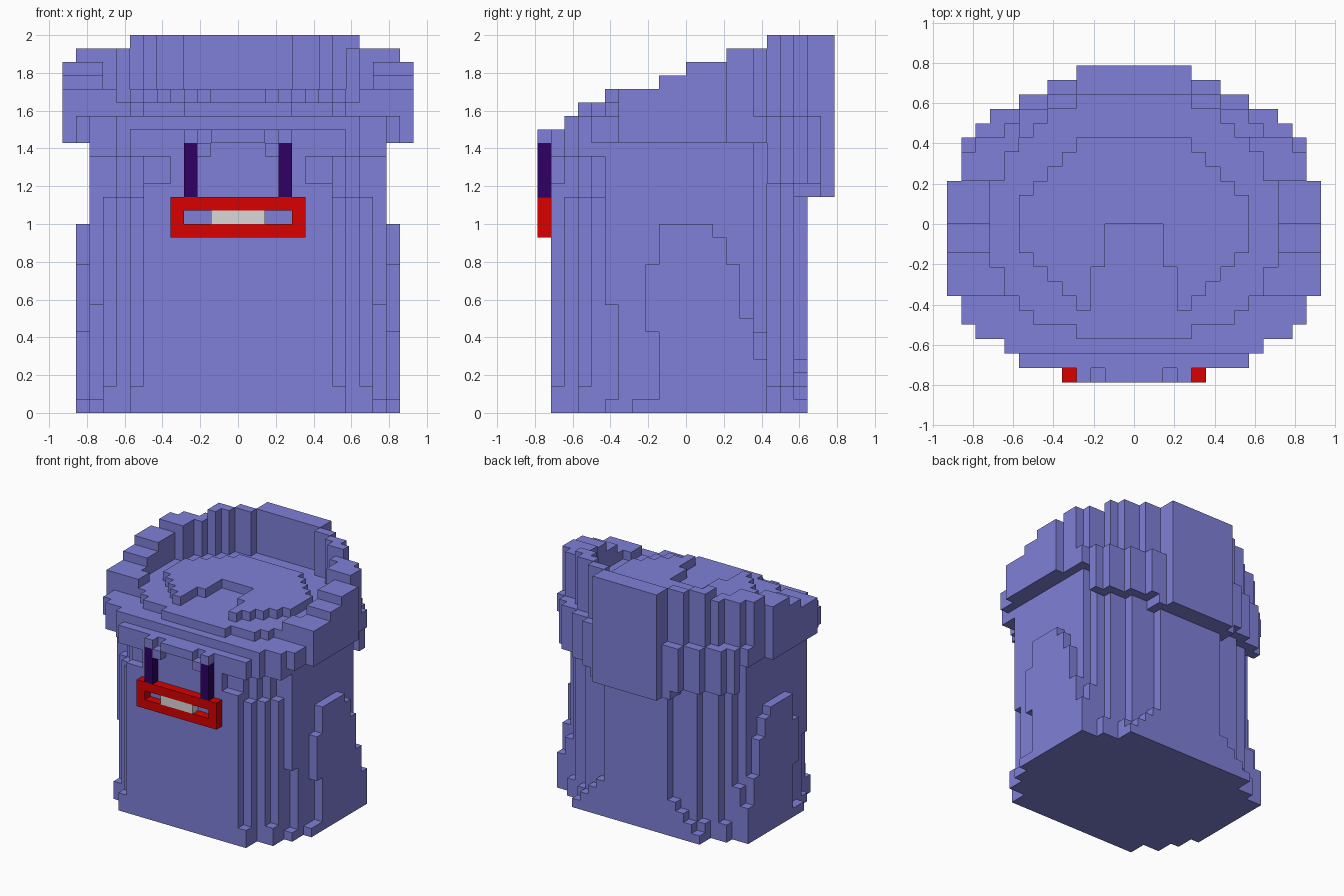
import bpy
import bmesh
from mathutils import Vector

cube = bpy.data.objects.get("Cube")
if cube:
    bpy.data.objects.remove(cube, do_unlink=True)

U = 1 / 14  # edge of one block


def material(name, rgb):
    m = bpy.data.materials.new(name)
    m.use_nodes = True
    m.diffuse_color = (*rgb, 1)
    m.node_tree.nodes["Principled BSDF"].inputs["Base Color"].default_value = (*rgb, 1)
    return m


lavender = material("lavender", (0.215, 0.215, 0.69))
red = material("red", (0.69, 0.0, 0.0))
grey = material("light grey", (0.69, 0.69, 0.69))
violet = material("dark violet", (0.03, 0.0, 0.13))

# Half widths of each row of blocks, front row first
BODY_ROWS = [7, 8, 9, 10] + [11] * 11 + [10, 9, 7, 4]
CAP_ROWS = [8, 9, 11, 12, 12] + [13] * 8 + [12] * 3 + [11, 10, 8, 6, 4]
RIM_ROWS = CAP_ROWS[:15] + [11, 9, 8, 6, 4, 4]


def half_width(rows, j):
    return rows[j + 10] if 0 <= j + 10 < len(rows) else 0


def in_ellipse(i, j, cy, rx, ry):
    x, y = (i + 0.5) * U, (j + 0.5) * U - cy
    return (x / rx) ** 2 + (y / ry) ** 2 < 1


def side_panel(j, k):
    """Raised panel on each flank, wider towards the ground."""
    back = 2 if k >= 13 else 3 if k >= 11 else 4 if k >= 7 else 5 if k >= 4 else 6
    front = -4 if k == 0 else -3 if 6 <= k < 11 else -2
    return k < 14 and front <= j < back


def in_body(i, j, k):
    if k >= 20:
        return False
    w = half_width(BODY_ROWS, j)
    if k < 2 and j in (-10, -8, 6, 7):  # flared foot
        w += 1
    if j == 8 and k < 4:
        w += 4 - k
    if j == 5 and k < 6:
        w += 1
    if j == -6 and 1 <= k < 8:
        w -= 1
    if j in (-9, -8, -7) and k >= 16:  # drawn in under the cap
        w -= 1
    if j == -10 and k >= 17:
        w -= 2
    if w == 11 and side_panel(j, k):
        w = 12
    return abs(i + 0.5) < w


def rim_height(i, j):
    """The rim climbs in steps from the front to the back."""
    if j >= 6:
        return 28 if -8 <= i <= 8 else 27
    for start, h in ((3, 27), (0, 26), (-2, 25), (-5, 24), (-9, 22)):
        if j >= start:
            return h
    return 21


def lid_height(i, j):
    """Lid tier with an arched notch open to the front."""
    a = abs(i + 0.5)
    notch = j < 0 and a < (3 if j < -3 else 2 if j < -1 else 1.6)
    return 24 if in_ellipse(i, j, 0, 0.56, 0.44) and not notch else 23


def in_cap(i, j, k):
    a = abs(i + 0.5)
    if j == -11:  # front lip with two low notches
        return k == (19 if i in (-3, 2) else 20) and a < 4
    if a > half_width(RIM_ROWS if k >= 22 else CAP_ROWS, j):
        return False
    if j >= 6:
        bottom = 16 if j >= 8 and a < 5 else 17
    else:
        bottom = 19 if j <= -7 and a < 11 else 20
    if k < bottom or in_body(i, j, k):
        return False
    if in_ellipse(i, j, -0.07, 0.72, 0.52):
        return k < lid_height(i, j)
    # upright inner wall behind the lid
    if k >= 23 and j > -5 and in_ellipse(i, j, 0, 0.73, 0.66):
        return False
    return k < rim_height(i, j)


def in_plate(i, j, k):
    return j == -11 and k == 14 and -2 <= i <= 1


def in_frame(i, j, k):
    return j == -11 and 13 <= k <= 15 and -5 <= i <= 4 and not (k == 14 and -4 <= i <= 3)


def in_strap(i, j, k):
    return j == -11 and 16 <= k <= 19 and i in (-4, 3)


def fill(rule):
    return {(i, j, k) for i in range(-13, 13) for j in range(-11, 11)
            for k in range(28) if rule(i, j, k)}


parts = {
    "body": (fill(in_body), lavender),
    "cap": (fill(in_cap), lavender),
    "buckle_frame": (fill(in_frame), red),
    "buckle_plate": (fill(in_plate), grey),
    "straps": (fill(in_strap), violet),
}
solid = set().union(*(cells for cells, _ in parts.values()))


def build(name, cells, mat):
    """Skin the blocks, keeping only faces open to the air."""
    bm = bmesh.new()
    corners = {}

    def vert(p):
        key = tuple(round(c) for c in p)
        if key not in corners:
            corners[key] = bm.verts.new(Vector(key) * U)
        return corners[key]

    for cell in sorted(cells):
        for axis in range(3):
            for sign in (-1, 1):
                n = Vector((0, 0, 0))
                n[axis] = sign
                if tuple(round(c) for c in Vector(cell) + n) in solid:
                    continue
                u = Vector((0, 0, 0))
                u[(axis + 1) % 3] = 1
                v = n.cross(u)
                mid = Vector(cell) + Vector((0.5, 0.5, 0.5)) + n / 2
                bm.faces.new([vert(mid + (u * a + v * b) / 2)
                              for a, b in ((-1, -1), (1, -1), (1, 1), (-1, 1))])
    mesh = bpy.data.meshes.new(name)
    bm.to_mesh(mesh)
    bm.free()
    mesh.materials.append(mat)
    bpy.context.scene.collection.objects.link(bpy.data.objects.new(name, mesh))


for name, (cells, mat) in parts.items():
    build(name, cells, mat)
